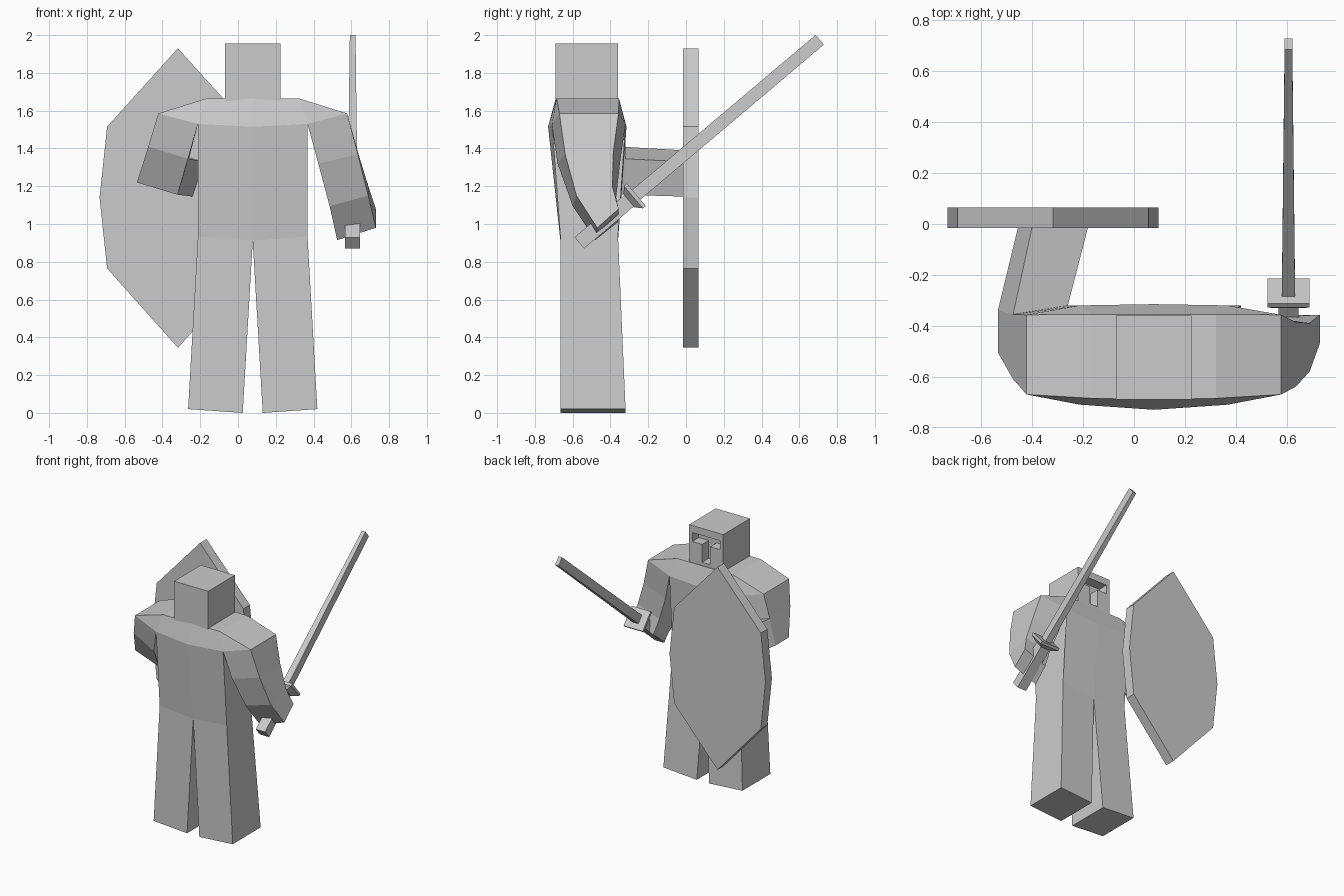
import bpy, bmesh
from mathutils import Vector

if "Cube" in bpy.data.objects:
    bpy.data.objects.remove(bpy.data.objects["Cube"])

CX = 0.078  # centre line of the body


def loft(name, rings):
    """Skin a list of equal-length rings and cap both ends."""
    bm = bmesh.new()
    vs = [[bm.verts.new(p) for p in r] for r in rings]
    n = len(rings[0])
    for a, b in zip(vs, vs[1:]):
        for i in range(n):
            j = (i + 1) % n
            bm.faces.new((a[i], a[j], b[j], b[i]))
    bm.faces.new(vs[0][::-1])
    bm.faces.new(vs[-1])
    bmesh.ops.remove_doubles(bm, verts=bm.verts, dist=0.0005)
    bmesh.ops.recalc_face_normals(bm, faces=bm.faces)
    mesh = bpy.data.meshes.new(name)
    bm.to_mesh(mesh)
    bm.free()
    ob = bpy.data.objects.new(name, mesh)
    bpy.context.collection.objects.link(ob)
    return ob


def prism(name, outline, y0, y1):
    """Extrude an x-z outline along y."""
    return loft(name, [[(x, y, z) for x, z in outline] for y in (y0, y1)])


# Torso: left, middle and right cross-sections
def section(s):
    w, c, t = CX + s * 0.29, CX + s * 0.29, CX + s * 0.245
    k = abs(s)
    zw, zc = 0.91 + 0.025 * k, 1.515 + 0.015 * k
    return [(w, -0.665, zw), (c, -0.73 + 0.02 * k, zc), (t, -0.69 + 0.005 * k, 1.665),
            (t, -0.355, 1.665), (c, -0.315 - 0.005 * k, zc), (w, -0.36, zw)]


loft("torso", [section(s) for s in (-1, 0, 1)])

# Legs
for side, s in (("left", -1), ("right", 1)):
    loft(side + "_leg", [
        [(CX + s * 0.29, -0.665, 0.935), (CX, -0.665, 0.91),
         (CX, -0.36, 0.91), (CX + s * 0.29, -0.36, 0.935)],
        [(CX + s * 0.342, -0.665, 0.02), (CX + s * 0.053, -0.665, 0),
         (CX + s * 0.053, -0.32, 0), (CX + s * 0.342, -0.32, 0.02)]])


# Arms: rings run outer front, inner front, inner back, outer back
def shoulder(s):
    sec = section(s)
    tip = CX + s * 0.5
    return [[sec[2], sec[1], sec[4], sec[3]],
            [(tip, -0.67, 1.585), sec[1], sec[4], (tip, -0.357, 1.585)]]


loft("sword_arm", shoulder(1) + [
    [(0.635, -0.64, 1.37), (0.425, -0.68, 1.32), (0.425, -0.35, 1.32), (0.635, -0.385, 1.38)],
    [(0.69, -0.58, 1.15), (0.485, -0.60, 1.095), (0.49, -0.37, 1.14), (0.69, -0.39, 1.20)],
    [(0.73, -0.47, 0.98), (0.525, -0.48, 0.915), (0.535, -0.36, 1.01), (0.73, -0.357, 1.08)]])

# Shield arm bends at the elbow, so the back top edge is the pivot
it, ot = (-0.26, -0.32, 1.345), (-0.475, -0.355, 1.41)
loft("shield_arm", shoulder(-1) + [
    [(-0.475, -0.61, 1.41), (-0.265, -0.66, 1.345), it, ot],
    [(-0.535, -0.505, 1.22), (-0.32, -0.52, 1.155), it, ot],
    [(-0.535, -0.34, 1.22), (-0.32, -0.33, 1.155), it, ot],
    [(-0.455, -0.01, 1.21), (-0.24, -0.01, 1.145), (-0.18, -0.01, 1.33), (-0.40, -0.01, 1.39)]])

# Head with a T-shaped visor recess
head = prism("head", [(-0.07, 1.64), (0.225, 1.64), (0.225, 1.955), (-0.07, 1.955)], -0.69, -0.36)
half = [(0.035, 1.69), (0.035, 1.83), (0.12, 1.83), (0.12, 1.9)]
tee = [(CX + x, z) for x, z in half] + [(CX - x, z) for x, z in half[::-1]]
cutter = prism("visor_cutter", tee, -0.44, -0.3)
cutter.hide_render = True
cutter.hide_viewport = True
cut = head.modifiers.new("visor", 'BOOLEAN')
cut.operation = 'DIFFERENCE'
cut.solver = 'EXACT'
cut.object = cutter

# Shield
edge = [(0.0, 1.93), (0.375, 1.515), (0.415, 1.14), (0.375, 0.765), (0.0, 0.345)]
SX = -0.318
prism("shield", [(SX + x, z) for x, z in edge] + [(SX - x, z) for x, z in edge[-2:0:-1]],
      -0.015, 0.065)

# Sword: rectangles along one slanted axis (distance, x size, other size)
start, end = Vector((0.607, -0.565, 0.90)), Vector((0.607, 0.7075, 1.975))
axis = (end - start).normalized()
up = axis.cross(Vector((-1, 0, 0)))


def bar(name, stations):
    rings = []
    for d, w, h in stations:
        c = start + axis * d
        rings.append([c + Vector((a * w / 2, 0, 0)) + up * (b * h / 2)
                      for a, b in ((-1, -1), (1, -1), (1, 1), (-1, 1))])
    loft(name, rings)


bar("sword_handle", [(0, 0.08, 0.078), (0.36, 0.08, 0.078)])
bar("sword_guard", [(0.345, 0.085, 0.09), (0.375, 0.165, 0.155), (0.395, 0.165, 0.155)])
bar("sword_blade", [(0.38, 0.052, 0.067), ((end - start).length, 0.03, 0.067)])
